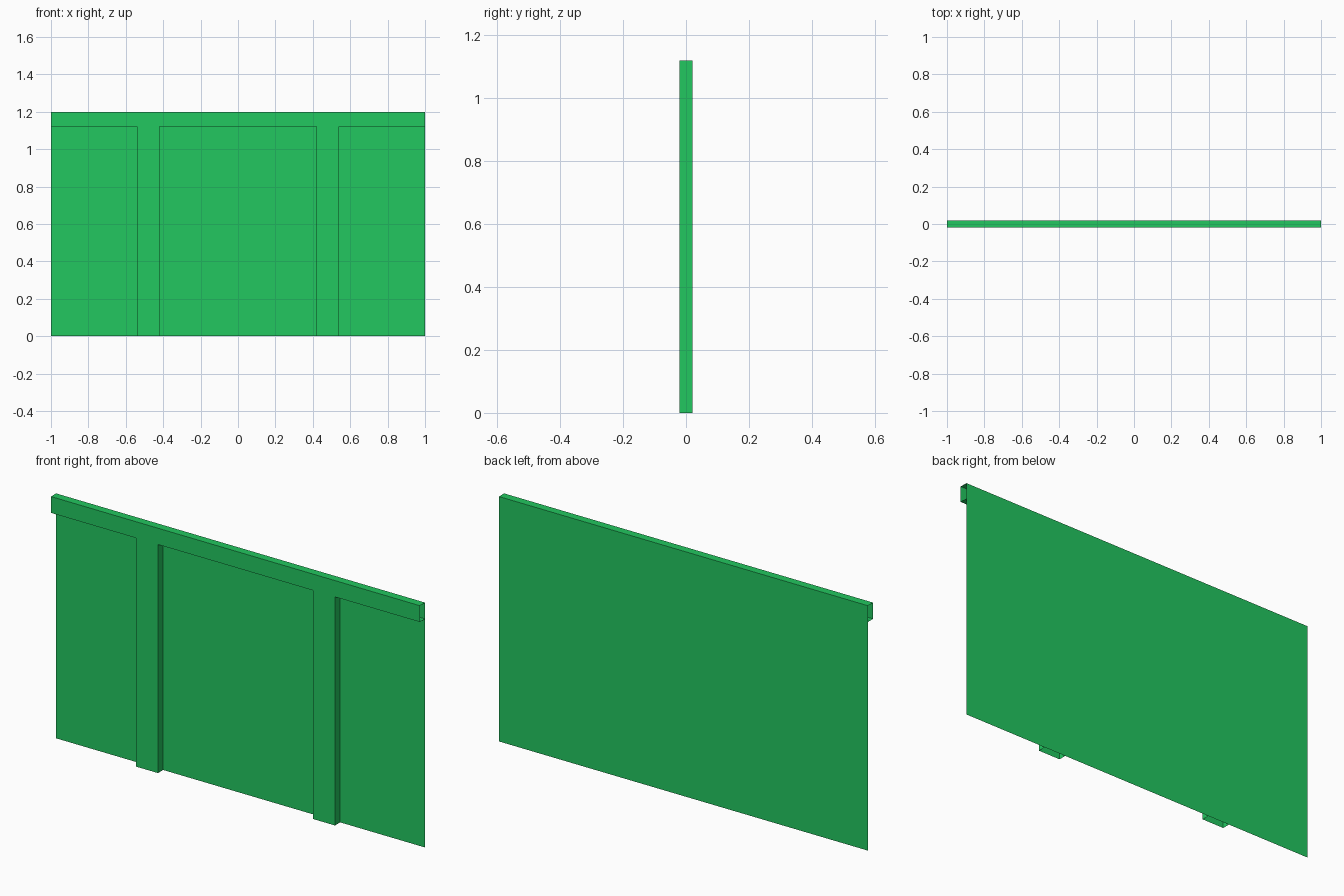
import bpy, bmesh

if "Cube" in bpy.data.objects:
    bpy.data.objects.remove(bpy.data.objects["Cube"])

FRONT, BACK = -0.02, 0.02
HALF, TOP, RAIL = 1.0, 1.2, 1.12
POST_IN, POST_OUT = 0.42, 0.54

green = bpy.data.materials.new("green")
green.diffuse_color = (0.016, 0.57, 0.115, 1)
green.use_nodes = True
green.node_tree.nodes["Principled BSDF"].inputs["Base Color"].default_value = green.diffuse_color


def finish(bm, name):
    mesh = bpy.data.meshes.new(name)
    bm.to_mesh(mesh)
    bm.free()
    mesh.materials.append(green)
    obj = bpy.data.objects.new(name, mesh)
    bpy.context.collection.objects.link(obj)
    return obj


# Back panel: a single flat sheet
bm = bmesh.new()
bm.faces.new([bm.verts.new((x, BACK, z)) for x, z in
              ((HALF, 0), (-HALF, 0), (-HALF, TOP), (HALF, TOP))])
finish(bm, "back_panel")

# Raised frame: top rail and two posts share one outline
half = [(POST_IN, RAIL), (POST_IN, 0), (POST_OUT, 0), (POST_OUT, RAIL),
        (HALF, RAIL), (HALF, TOP)]
outline = half + [(-x, z) for x, z in reversed(half)]

bm = bmesh.new()
front = [bm.verts.new((x, FRONT, z)) for x, z in outline]
back = [bm.verts.new((x, BACK, z)) for x, z in outline]
bm.faces.new(front)

# Returns to the panel; rail ends and post feet stay open
for i, (x0, z0) in enumerate(outline):
    j = (i + 1) % len(outline)
    x1, z1 = outline[j]
    rail_end = abs(x0) == HALF and x0 == x1
    post_foot = z0 == 0 and z1 == 0
    if not (rail_end or post_foot):
        bm.faces.new((front[j], front[i], back[i], back[j]))
loose = [v for v in bm.verts if not v.link_faces]
bmesh.ops.delete(bm, geom=loose, context='VERTS')
bmesh.ops.recalc_face_normals(bm, faces=bm.faces)
bm.normal_update()
if max(bm.faces, key=lambda f: len(f.verts)).normal.y > 0:
    bmesh.ops.reverse_faces(bm, faces=bm.faces)
finish(bm, "rail_and_posts")
